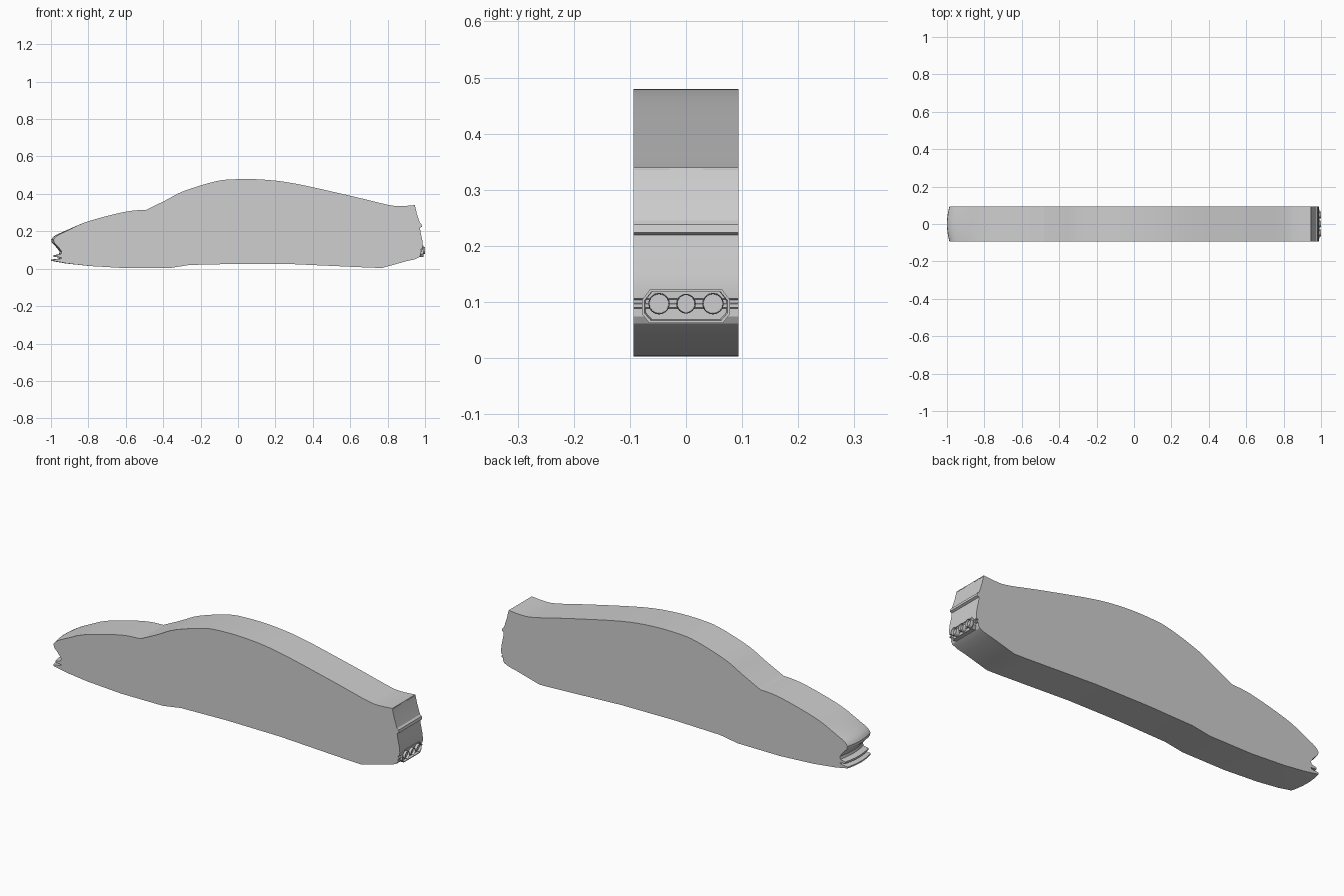
import bpy, bmesh, math
from mathutils import Matrix, Vector

if "Cube" in bpy.data.objects:
    bpy.data.objects.remove(bpy.data.objects["Cube"])

HALF = 0.094
grey = bpy.data.materials.new("plain_grey")
grey.diffuse_color = (0.62, 0.62, 0.62, 1)
grey.use_nodes = True
grey.node_tree.nodes["Principled BSDF"].inputs["Base Color"].default_value = grey.diffuse_color


def finish(bm, name, angle=30):
    bmesh.ops.recalc_face_normals(bm, faces=bm.faces)
    me = bpy.data.meshes.new(name)
    bm.to_mesh(me)
    bm.free()
    me.materials.append(grey)
    ob = bpy.data.objects.new(name, me)
    bpy.context.collection.objects.link(ob)
    bpy.ops.object.select_all(action='DESELECT')
    ob.select_set(True)
    bpy.context.view_layer.objects.active = ob
    bpy.ops.object.shade_smooth_by_angle(angle=math.radians(angle))
    return ob


def spline(pts, n=4):
    """Catmull-Rom curve through the points."""
    p = [pts[0]] + pts + [pts[-1]]
    out = []
    for i in range(1, len(p) - 2):
        a, b, c, d = (Vector(q) for q in p[i - 1:i + 3])
        for k in range(n):
            t = k / n
            out.append(tuple(0.5 * (2 * b + (c - a) * t + (2 * a - 5 * b + 4 * c - d) * t * t
                                    + (3 * b - a - 3 * c + d) * t ** 3)))
    return out


# side profile of the body slice, in order: hood, roof, tail, floor, nose slots
hood = [(-0.997, 0.155), (-0.975, 0.178), (-0.90, 0.213), (-0.79, 0.257), (-0.60, 0.305), (-0.49, 0.315)]
roof = [(-0.49, 0.315), (-0.39, 0.364), (-0.29, 0.415), (-0.125, 0.466), (-0.02, 0.478), (0.125, 0.477),
        (0.30, 0.456), (0.60, 0.39), (0.80, 0.342), (0.87, 0.335), (0.945, 0.34)]
tail = [(0.945, 0.34), (0.956, 0.295), (0.972, 0.245), (0.981, 0.238), (0.984, 0.224), (0.973, 0.219),
        (0.975, 0.20), (0.986, 0.15), (0.988, 0.125), (0.987, 0.106), (0.979, 0.104), (0.979, 0.098),
        (0.985, 0.096), (0.985, 0.09), (0.977, 0.088), (0.977, 0.074), (0.97, 0.062), (0.945, 0.05)]
floor = [(0.90, 0.04), (0.77, 0.004), (0.70, 0.006), (0.30, 0.024), (0, 0.026), (-0.26, 0.02), (-0.36, 0.004),
         (-0.60, 0.003), (-0.79, 0.014), (-0.92, 0.028)]
nose = [(-0.998, 0.042), (-0.998, 0.049), (-0.955, 0.054), (-0.952, 0.06), (-0.985, 0.063), (-0.985, 0.072),
        (-0.955, 0.078), (-0.952, 0.092), (-0.97, 0.115), (-0.993, 0.138)]
profile = spline(hood) + spline(roof) + tail + floor + nose

# body: profile swept across y, with the nose bowed forward at the middle
bm = bmesh.new()
rings = []
STEPS = 10
for i in range(STEPS + 1):
    u = -1 + 2 * i / STEPS
    ring = []
    for x, z in profile:
        bow = 0.013 * u * u * min(1, max(0, (-0.85 - x) / 0.12))
        ring.append(bm.verts.new((x - 0.002 * (x < -0.95) + bow, u * HALF, z)))
    rings.append(ring)
for a, b in zip(rings, rings[1:]):
    for k in range(len(a)):
        j = (k + 1) % len(a)
        bm.faces.new((a[k], a[j], b[j], b[k]))
bm.faces.new(rings[0])
bm.faces.new(rings[-1])
finish(bm, "car_body_slice")


# exhaust surround: eight-sided frame with a recessed panel
def octagon(x, g):
    pts = [(0.078, 0.104), (0.064, 0.123), (-0.064, 0.123), (-0.078, 0.104),
           (-0.078, 0.078), (-0.066, 0.063), (0.066, 0.063), (0.078, 0.078)]
    return [(x, y * (1 - g / 0.078), 0.094 + (z - 0.094) * (1 - g / 0.03)) for y, z in pts]


bm = bmesh.new()
loops = [[bm.verts.new(c) for c in octagon(x, g)]
         for x, g in ((0.955, 0), (0.991, 0), (0.991, 0.004), (0.980, 0.006))]
for a, b in zip(loops, loops[1:]):
    for k in range(8):
        j = (k + 1) % 8
        bm.faces.new((a[k], a[j], b[j], b[k]))
bm.faces.new(loops[-1])
bm.faces.new(loops[0])
finish(bm, "exhaust_surround")

# three tail pipes with sunken ends
for n, y in enumerate((-0.048, 0, 0.048)):
    bm = bmesh.new()
    r = 0.019 if y else 0.0175
    rows = []
    for x, rad in ((0.965, r), (0.998, r), (1.0, r - 0.001), (0.998, r - 0.002), (0.988, r - 0.002)):
        rows.append([bm.verts.new((x, y + rad * math.cos(t * math.tau / 32), 0.097 + rad * math.sin(t * math.tau / 32)))
                     for t in range(32)])
    for a, b in zip(rows, rows[1:]):
        for k in range(32):
            j = (k + 1) % 32
            bm.faces.new((a[k], a[j], b[j], b[k]))
    bm.faces.new(rows[0])
    bm.faces.new(rows[-1])
    finish(bm, "tail_pipe_%d" % (n + 1))

# thin trim strips under the tail edge, either side of the middle
for side in (-1, 1):
    bm = bmesh.new()
    bmesh.ops.create_cube(bm, size=1, matrix=Matrix.Translation((0.945, side * 0.061, 0.3365))
                          @ Matrix.Diagonal((0.005, 0.063, 0.003, 1)))
    finish(bm, "tail_trim_left" if side < 0 else "tail_trim_right")
